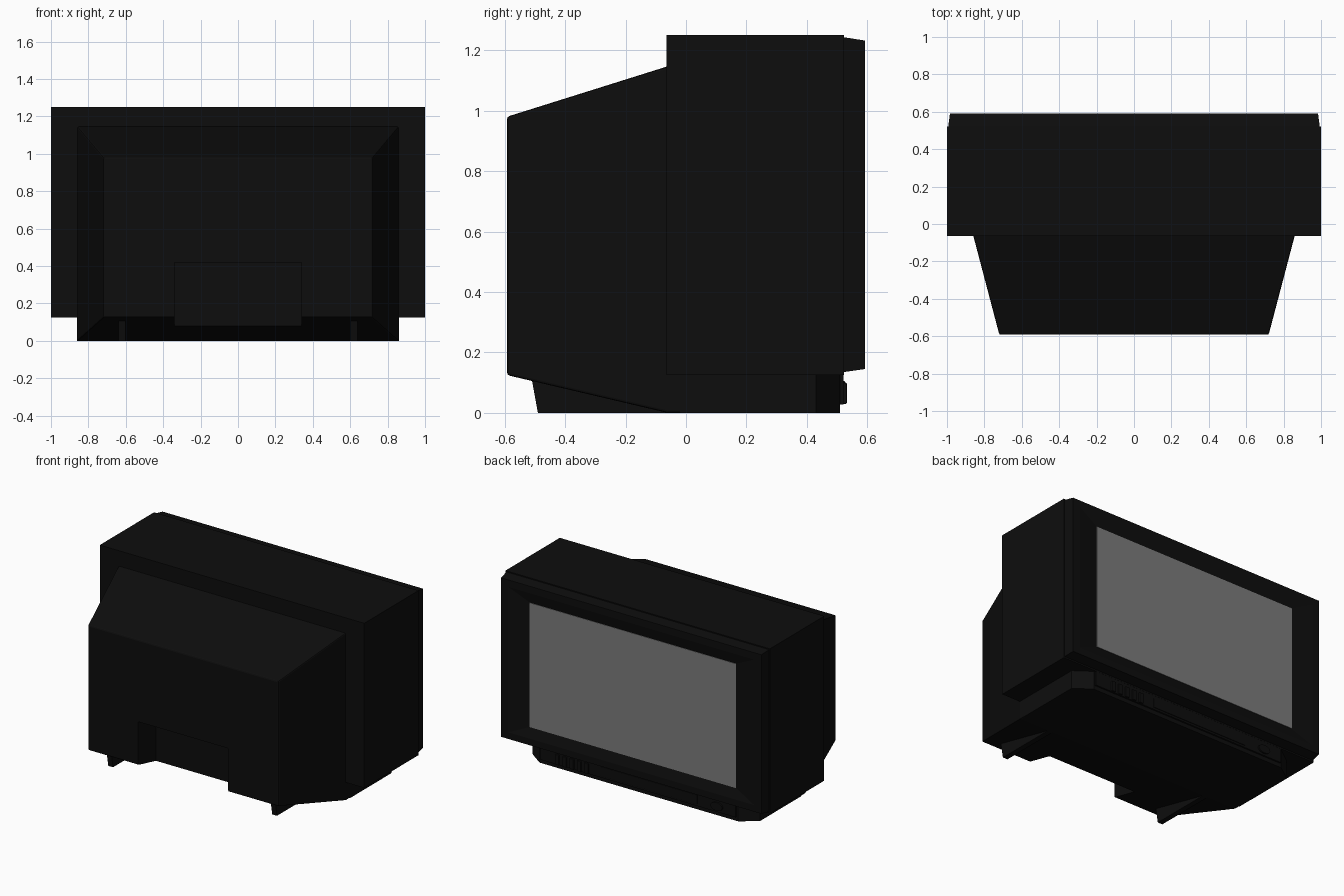
import bpy, bmesh, math

if "Cube" in bpy.data.objects:
    bpy.data.objects.remove(bpy.data.objects["Cube"])


def material(name, rgb):
    m = bpy.data.materials.new(name)
    m.diffuse_color = (*rgb, 1)
    m.use_nodes = True
    m.node_tree.nodes["Principled BSDF"].inputs["Base Color"].default_value = m.diffuse_color
    return m


black = material("black_plastic", (0.004, 0.004, 0.004))
grey = material("screen_grey", (0.2, 0.2, 0.2))


def finish(name, bm, mat, bevel=0):
    bmesh.ops.recalc_face_normals(bm, faces=bm.faces)
    me = bpy.data.meshes.new(name)
    bm.to_mesh(me)
    bm.free()
    ob = bpy.data.objects.new(name, me)
    bpy.context.collection.objects.link(ob)
    me.materials.append(mat)
    if bevel:
        b = ob.modifiers.new("edge", "BEVEL")
        b.width, b.segments = bevel, 2
    return ob


def loft(name, rings, mat, bevel=0):
    """Skin rectangles given as (half width, bottom, top, y), capped at both ends."""
    bm = bmesh.new()
    loops = [[bm.verts.new(p) for p in ((-w, y, a), (w, y, a), (w, y, b), (-w, y, b))]
             for w, a, b, y in rings]
    for r, s in zip(loops, loops[1:]):
        for i in range(4):
            j = (i + 1) % 4
            bm.faces.new((r[i], r[j], s[j], s[i]))
    bm.faces.new(loops[0])
    bm.faces.new(loops[-1])
    return finish(name, bm, mat, bevel)


def prism(name, points, vec, mat, bevel=0):
    """Extrude a flat polygon along a vector."""
    bm = bmesh.new()
    f = bm.faces.new([bm.verts.new(p) for p in points])
    new = bmesh.ops.extrude_face_region(bm, geom=[f])["geom"]
    # The starting face stays as the first cap
    bmesh.ops.translate(bm, vec=vec, verts=[v for v in new if isinstance(v, bmesh.types.BMVert)])
    return finish(name, bm, mat, bevel)


def box(name, x0, x1, y0, y1, z0, z1, mat, bevel=0):
    return prism(name, [(x0, y0, z0), (x1, y0, z0), (x1, y1, z0), (x0, y1, z0)],
                 (0, 0, z1 - z0), mat, bevel)


# Main cabinet
loft("cabinet", [(1, 0.125, 1.25, -0.065), (1, 0.125, 1.25, 0.522)], black)

# Tapered bezel, sloping inward to the screen opening
loft("bezel", [(0.993, 0.135, 1.243, 0.50), (0.993, 0.135, 1.243, 0.522),
               (0.984, 0.145, 1.232, 0.592), (0.93, 0.19, 1.185, 0.592),
               (0.78, 0.26, 1.11, 0.573)], black)
loft("screen", [(0.78, 0.26, 1.11, 0.57), (0.78, 0.26, 1.11, 0.576)], grey)

# Tube housing with a notch for the sockets
housing = loft("tube_housing", [(0.72, 0.125, 0.98, -0.592), (0.86, 0.0, 1.147, -0.06),
                                (0.86, 0.0, 1.147, 0.0)], black, 0.008)
cutter = box("notch_cutter", -0.34, 0.34, -0.8, -0.40, -0.2, 0.42, black)
cutter.hide_render = True
cutter.hide_viewport = True
cut = housing.modifiers.new("notch", "BOOLEAN")
cut.object = cutter
cut.solver = "EXACT"

# Base with chamfered corners
plan = [(-0.86, -0.02), (0.86, -0.02), (0.86, 0.43), (0.82, 0.46), (0.75, 0.51),
        (-0.75, 0.51), (-0.82, 0.46), (-0.86, 0.43)]
prism("base", [(x, y, 0) for x, y in plan], (0, 0, 0.13), black)

# Control strip with flap, buttons and dial
box("control_strip", -0.74, 0.74, 0.48, 0.521, 0.028, 0.132, black)
box("control_flap", -0.45, 0.28, 0.50, 0.526, 0.04, 0.105, black, 0.003)
for i in range(5):
    x = 0.37 + i * 0.055
    box("button", x, x + 0.03, 0.50, 0.532, 0.03, 0.10, black, 0.003)
dial = [(-0.6 + 0.045 * math.cos(a), 0.50, 0.068 + 0.028 * math.sin(a))
        for a in (k * math.tau / 16 for k in range(16))]
prism("dial", dial, (0, 0.031, 0), black)

# Rear feet
for s in (-1, 1):
    prism("rear_foot", [(s * 0.62 - 0.018, y, z) for y, z in
                        ((-0.51, 0.11), (-0.49, 0), (-0.05, 0), (-0.05, 0.02))],
          (0.036, 0, 0), black)
